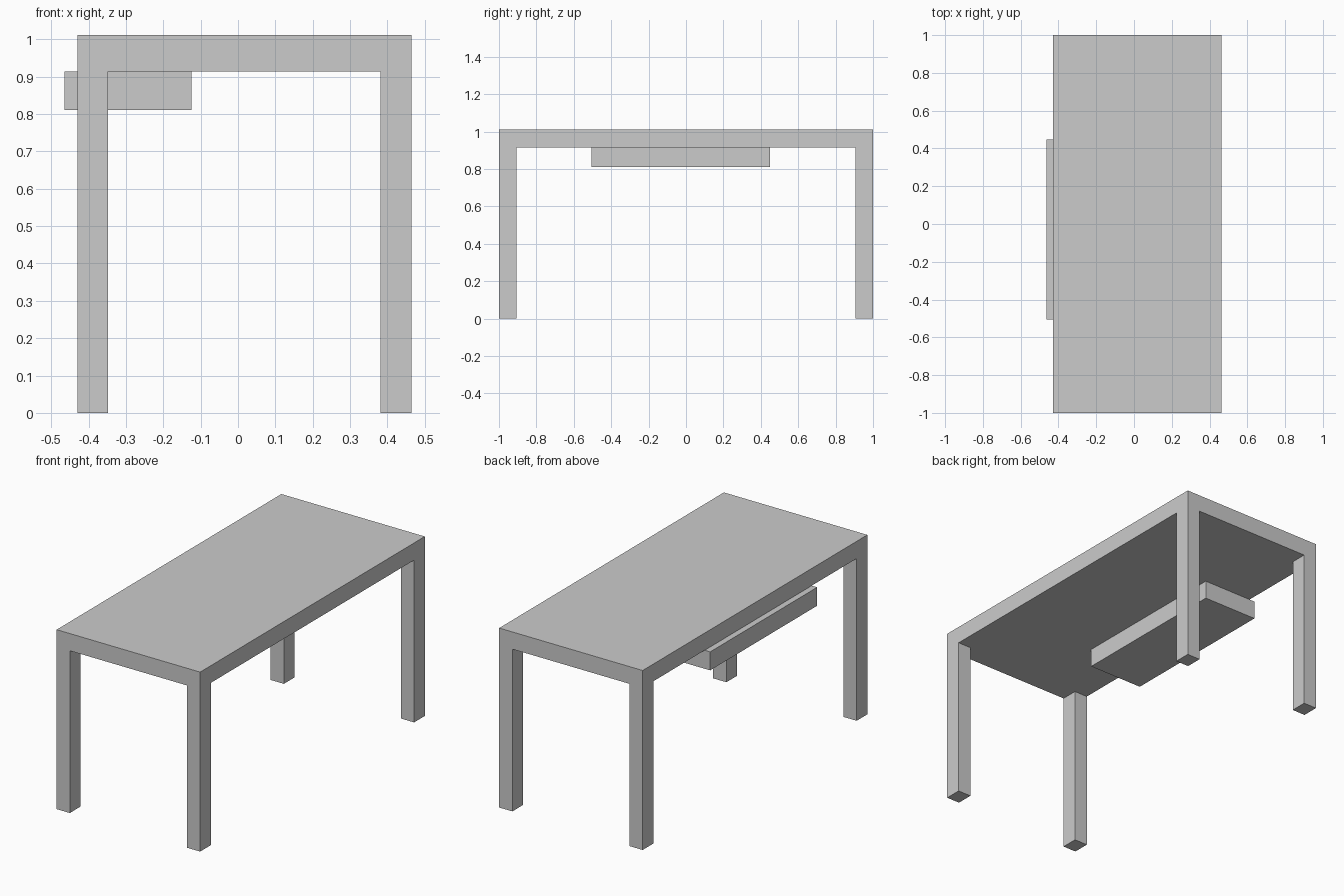
import bpy

if "Cube" in bpy.data.objects:
    bpy.data.objects.remove(bpy.data.objects["Cube"])

X0, X1 = -0.43, 0.464      # table extent across
Y = 1.0                    # half length
TOP, UNDER = 1.011, 0.914  # tabletop top and underside
LEG_X, LEG_Y = 0.082, 0.095


def box(name, lo, hi):
    """Axis-aligned box between two corners."""
    bpy.ops.mesh.primitive_cube_add(
        size=1, location=[(a + b) / 2 for a, b in zip(lo, hi)])
    ob = bpy.context.object
    ob.name = ob.data.name = name
    ob.scale = [b - a for a, b in zip(lo, hi)]
    bpy.ops.object.transform_apply(location=False, rotation=False, scale=True)
    return ob


# Tabletop slab
box("tabletop", (X0, -Y, UNDER), (X1, Y, TOP))

# Four corner legs, flush with the tabletop edges
for side, x in (("left", X0), ("right", X1 - LEG_X)):
    for end, y in (("front", -Y), ("back", Y - LEG_Y)):
        box(f"{end}_{side}_leg", (x, y, 0), (x + LEG_X, y + LEG_Y, UNDER))

# Drawer hung under the top, sticking out slightly on the left
box("drawer", (-0.464, -0.505, 0.81), (-0.125, 0.448, UNDER))
